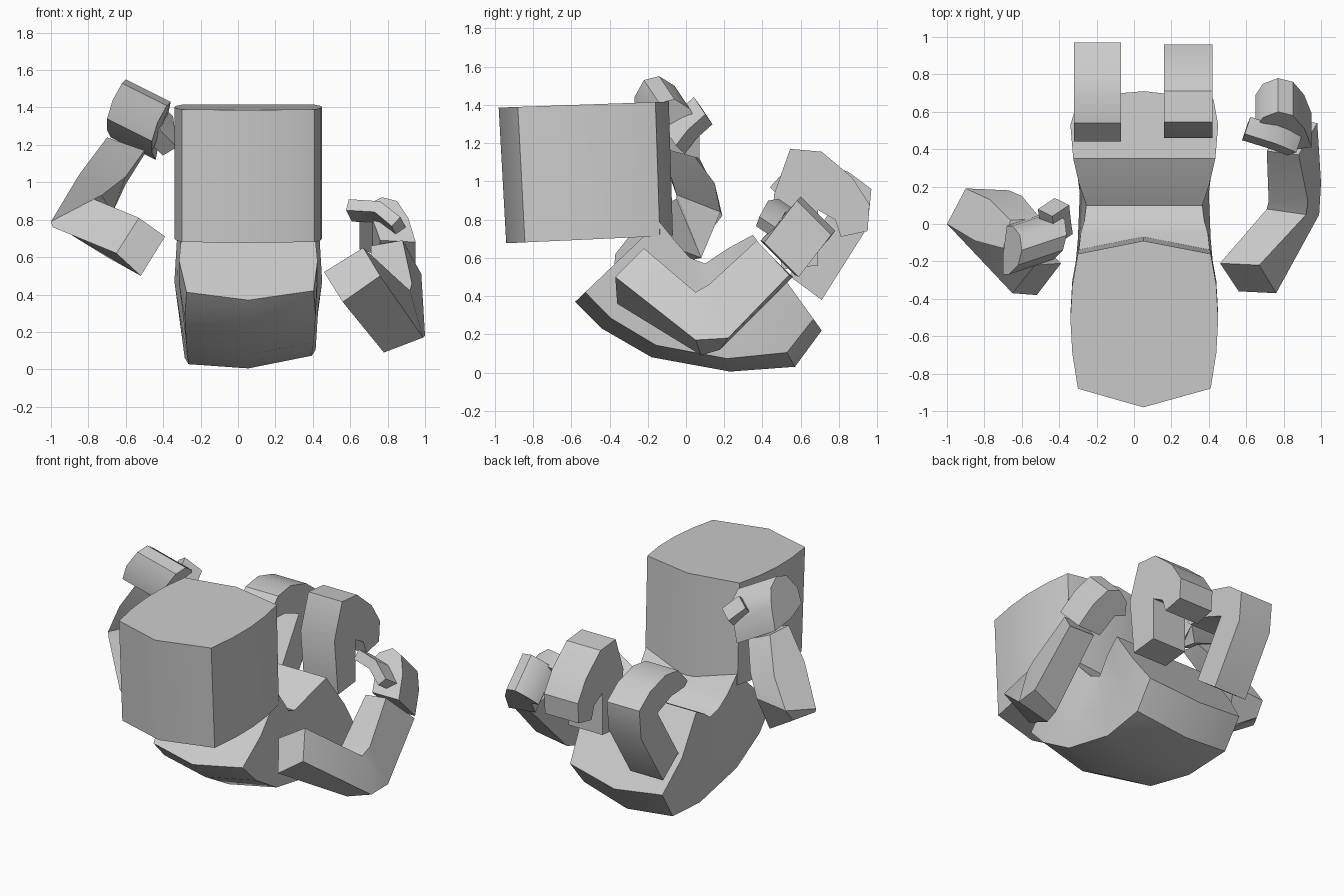
import bpy, bmesh
from mathutils import Vector as V

if "Cube" in bpy.data.objects:
    bpy.data.objects.remove(bpy.data.objects["Cube"])


def finish(name, bm):
    bmesh.ops.recalc_face_normals(bm, faces=bm.faces[:])
    me = bpy.data.meshes.new(name)
    bm.to_mesh(me)
    bm.free()
    ob = bpy.data.objects.new(name, me)
    bpy.context.collection.objects.link(ob)
    bpy.ops.object.select_all(action='DESELECT')
    ob.select_set(True)
    bpy.context.view_layer.objects.active = ob
    bpy.ops.object.shade_smooth_by_angle(angle=0.6)
    return ob


def loft(name, rings):
    """Skin a row of equal-sized rings and cap both ends."""
    bm = bmesh.new()
    rs = [[bm.verts.new(p) for p in r] for r in rings]
    n = len(rs[0])
    for a, b in zip(rs, rs[1:]):
        for i in range(n):
            j = (i + 1) % n
            bm.faces.new((a[i], a[j], b[j], b[i]))
    bm.faces.new(rs[0])
    bm.faces.new(rs[-1])
    return finish(name, bm)


def bar(name, path, width, thick):
    """Strip of half-width vector 'width' following a path."""
    w = V(width)
    pts = [V(p) for p in path]
    rings = []
    for i, p in enumerate(pts):
        t = pts[min(i + 1, len(pts) - 1)] - pts[max(i - 1, 0)]
        k = t.cross(w).normalized() * thick
        rings.append([p + w + k, p - w + k, p - w - k, p + w - k])
    return loft(name, rings)


def slab(name, outline, width):
    """Closed outline extruded both ways along 'width'."""
    w = V(width)
    return loft(name, [[V(p) + s * w for p in outline] for s in (-1, 1)])


def side_profile(name, yz, x0, x1):
    """Extrude a side profile along x."""
    return loft(name, [[(x, y, z) for y, z in yz] for x in (x0, x1)])


# Head: drum with pointed front and back and bowed sides, leaning slightly
plan = [(-.30, -.87), (.05, -.97), (.41, -.87), (.44, -.68), (.45, -.5), (.44, -.32),
        (.41, -.15), (.05, -.08), (-.30, -.15), (-.33, -.32), (-.34, -.5), (-.33, -.68)]
loft("head", [[(x, y * .98 + .01, .72 + .045 * y) for x, y in plan],
              [(x, y - .01, 1.42 + .035 * y) for x, y in plan]])

# Torso: curled block with a ridge down the back, lower on its left side
stations = [((-.14, .79), (-.58, .37), .35, .35, .1),
            ((-.05, .68), (-.44, .23), .34, .36, .1),
            ((.02, .60), (-.18, .08), .32, .35, .08),
            ((.10, .57), (.23, .005), .31, .34, .04),
            ((.22, .65), (.57, .03), .35, .36, .05),
            ((.35, .72), (.71, .22), .38, .37, .08)]
rings = []
for (iy, iz), (oy, oz), wi, wo, left in stations:
    inner, outer = V((0, iy, iz)), V((0, oy, oz))
    ridge_r, ridge_l = outer.lerp(inner, .12), outer.lerp(inner, left)
    mid = (inner + outer) / 2
    c, wm = .055, (wi + wo) / 2 + .02
    rings.append([inner + V((c - wi, 0, 0)), inner + V((c + wi, 0, 0)),
                  mid + V((c + wm, 0, 0)), ridge_r + V((c + wo, 0, 0)),
                  outer + V((c, 0, 0)), ridge_l + V((c - wo + .02, 0, 0)),
                  mid + V((c - wm, 0, 0))])
loft("torso", rings)

# Right arm: upper arm and forearm meet in a shared elbow
loft("right_arm", [
    [(.46, -.21, .52), (.67, -.22, .65), (.76, -.37, .50), (.56, -.36, .36)],
    [(.71, .08, .38), (.92, .05, .42), (.99, .05, .17), (.78, .08, .09)],
    [(.72, .12, .42), (.93, .12, .46), (1.0, .22, .18), (.79, .18, .12)],
    [(.71, .39, .66), (.88, .37, .69), (.98, .54, .51), (.80, .56, .50)]])
slab("right_hand", [(.95, .50, .59), (.91, .60, .72), (.85, .67, .81), (.77, .69, .83),
                    (.69, .66, .79), (.65, .60, .73), (.72, .58, .71), (.76, .48, .60)],
     (0, .09, -.09))
bar("right_thumb", [(.86, .42, .76), (.76, .46, .84), (.60, .51, .85)],
    (.015, .045, -.03), .035)

# Left arm, raised
loft("left_arm", [
    [(-.39, -.21, .71), (-.53, -.22, .81), (-.65, -.37, .62), (-.52, -.38, .50)],
    [(-.70, .08, .60), (-.77, -.05, .91), (-.99, -.01, .76), (-.91, .12, .73)],
    [(-.67, .18, .84), (-.73, -.05, .93), (-1.0, .0, .79), (-.90, .19, .82)],
    [(-.60, .15, .99), (-.60, -.08, 1.03), (-.85, -.09, 1.04), (-.77, .13, 1.0)],
    [(-.50, .03, 1.15), (-.50, -.12, 1.17), (-.70, -.13, 1.24), (-.66, .02, 1.22)]])
slab("left_hand", [(-.56, .03, 1.18), (-.53, .03, 1.34), (-.49, -.02, 1.44),
                   (-.48, -.10, 1.49), (-.50, -.18, 1.47), (-.55, -.23, 1.38),
                   (-.58, -.23, 1.28), (-.58, -.12, 1.22)], (.12, .04, -.06))
bar("left_thumb", [(-.43, .09, 1.37), (-.42, .0, 1.29), (-.41, -.06, 1.21)],
    (.045, .03, -.045), .05)

# Right leg hooks backward at the top, left leg is a forward-open bracket
side_profile("right_leg", [(.50, .54), (.46, .93), (.545, 1.17), (.71, 1.155),
                           (.87, 1.02), (.96, .88), (.95, .74), (.81, .71),
                           (.78, .80), (.69, .85), (.69, .56)], .16, .42)
side_profile("left_leg", [(.54, .505), (.71, .38), (.95, .76), (.97, .96),
                          (.85, 1.05), (.68, 1.10), (.54, 1.08), (.44, .97),
                          (.47, .94), (.62, .93), (.77, .87)], -.32, -.07)
